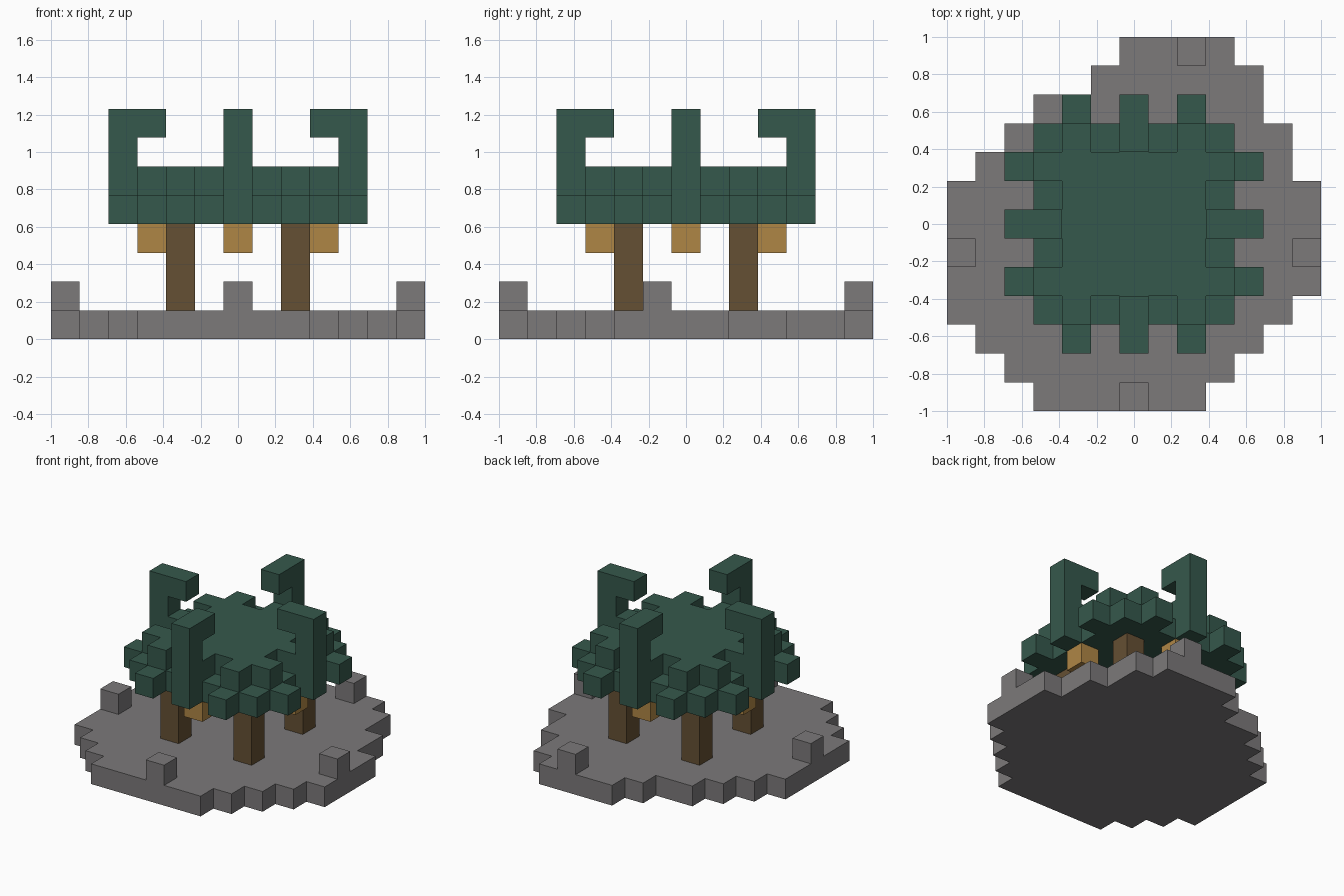
import bpy, bmesh
from mathutils import Vector

cube = bpy.data.objects.get("Cube")
if cube:
    bpy.data.objects.remove(cube, do_unlink=True)

U = 2 / 13  # edge length of one block


def material(name, r, g, b):
    m = bpy.data.materials.new(name)
    m.use_nodes = True
    m.diffuse_color = (r, g, b, 1)
    m.node_tree.nodes["Principled BSDF"].inputs["Base Color"].default_value = (r, g, b, 1)
    return m


STONE = material("grey stone", 0.2, 0.192, 0.195)
LEAF = material("dark green", 0.036, 0.098, 0.072)
WOOD = material("brown wood", 0.13, 0.08, 0.033)
LAMP = material("amber", 0.43, 0.24, 0.06)


def blocks(name, cells, mat):
    """Join grid cells into one mesh, keeping only the outer faces."""
    cells = set(cells)
    bm = bmesh.new()
    for cell in cells:
        centre = Vector(cell) + Vector((0, 0, 0.5))
        for axis in range(3):
            for sign in (-1, 1):
                n = Vector((0, 0, 0))
                n[axis] = sign
                if tuple(int(c + d) for c, d in zip(cell, n)) in cells:
                    continue
                a = Vector((0, 0, 0))
                a[(axis + 1) % 3] = 0.5
                b = n.cross(a)
                corners = (-a - b, a - b, a + b, b - a)
                bm.faces.new([bm.verts.new((centre + n / 2 + c) * U) for c in corners])
    bmesh.ops.remove_doubles(bm, verts=bm.verts, dist=U / 100)
    bmesh.ops.dissolve_limit(bm, angle_limit=0.01, verts=bm.verts, edges=bm.edges)
    me = bpy.data.meshes.new(name)
    bm.to_mesh(me)
    bm.free()
    me.materials.append(mat)
    ob = bpy.data.objects.new(name, me)
    bpy.context.collection.objects.link(ob)
    return ob


def square(r):
    return [(x, y) for x in range(-r, r + 1) for y in range(-r, r + 1)]


def knobs(r):
    """Alternate blocks sticking out on all four sides."""
    return [p for k in (-2, 0, 2) for s in (-r, r) for p in ((k, s), (s, k))]


# Stepped ground slab: first and last cell of each row, front to back
rows = [(-3, 2), (-4, 3), (-5, 4), (-6, 5), (-6, 6), (-6, 6), (-6, 6),
        (-6, 6), (-5, 5), (-4, 5), (-3, 4), (-1, 4), (0, 3)]
ground = [(x, j - 6, 0) for j, (lo, hi) in enumerate(rows) for x in range(lo, hi + 1)]

# Loose stones at the rim belong to the slab
stones = [(0, -6, 1), (6, -1, 1), (-6, -1, 1), (2, 6, 1)]
blocks("ground_with_stones", ground + stones, STONE)

# Four posts
for x in (-2, 2):
    for y in (-2, 2):
        side = ("back_" if y > 0 else "front_") + ("left" if x > 0 else "right")
        blocks(side + "_post", [(x, y, z) for z in range(1, 4)], WOOD)

# Canopy: wide lower tier, smaller upper tier, both with a toothed rim
canopy = [(x, y, 4) for x, y in square(3) + knobs(4)]
canopy += [(x, y, 5) for x, y in square(2) + knobs(3)]
blocks("canopy", canopy, LEAF)

# On each side: a lamp under the canopy and a hook curling inward above it
for side, dx, dy in (("left", 1, 0), ("right", -1, 0), ("back", 0, 1), ("front", 0, -1)):
    blocks(side + "_lamp", [(3 * dx, 3 * dy, 3)], LAMP)
    hook = [(4 * dx, 4 * dy, z) for z in range(5, 8)] + [(3 * dx, 3 * dy, 7)]
    blocks(side + "_hook", hook, LEAF)
